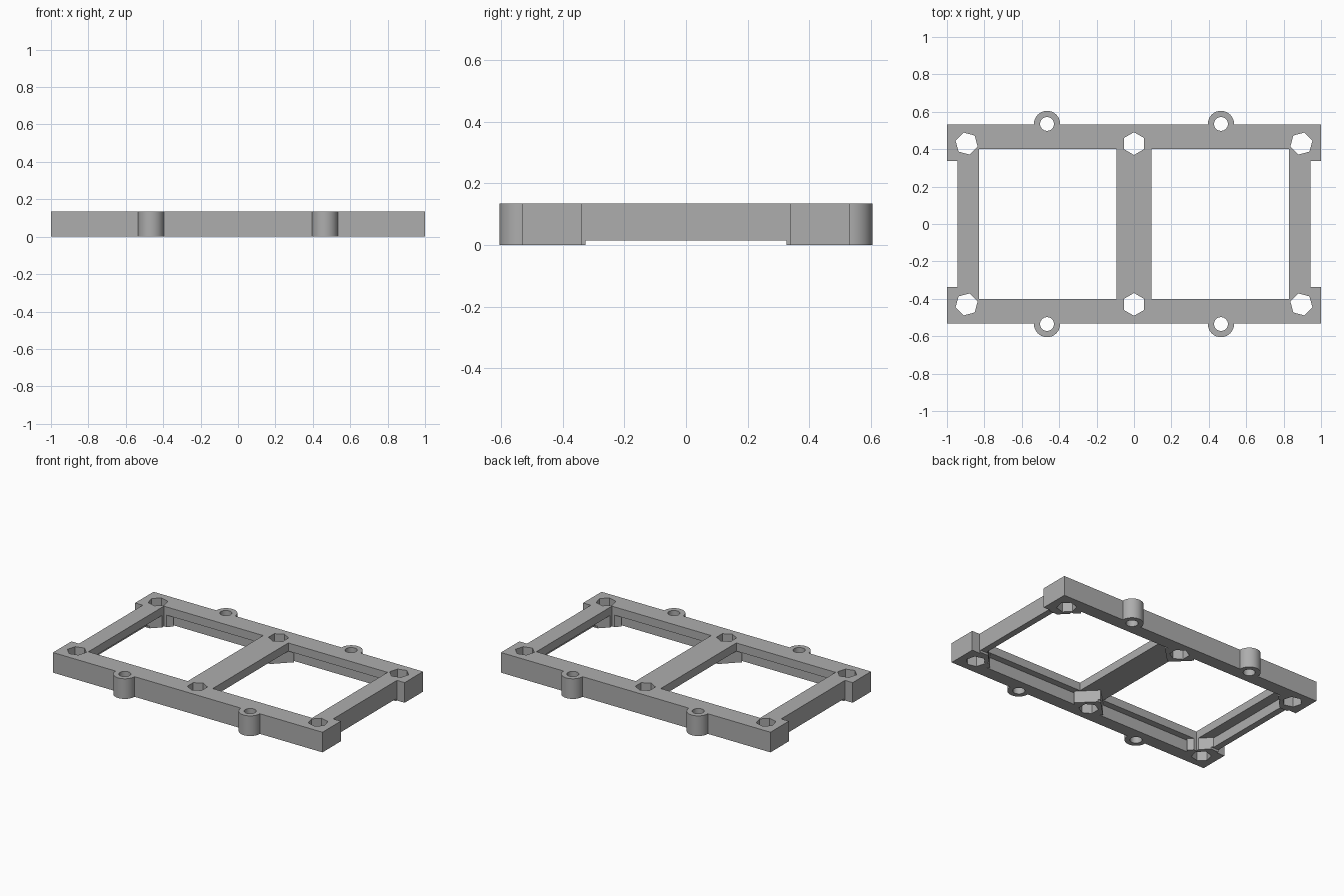
import bpy, bmesh
from math import radians, cos, sin, pi

if "Cube" in bpy.data.objects:
    bpy.data.objects.remove(bpy.data.objects["Cube"], do_unlink=True)

HEIGHT = 0.135
LEDGE = 0.08          # underside of the thin upper web
NUT_X, NUT_Y = 0.895, 0.43
LUG_X, LUG_Y = 0.465, 0.535

grey = bpy.data.materials.new("plain grey")
grey.use_nodes = True
colour = (0.42, 0.42, 0.42, 1)
grey.diffuse_color = colour
grey.node_tree.nodes["Principled BSDF"].inputs["Base Color"].default_value = colour


def prism(name, outline, z0, z1):
    """Extrude a closed outline from z0 up to z1."""
    bm = bmesh.new()
    face = bm.faces.new([bm.verts.new((x, y, z0)) for x, y in outline])
    up = bmesh.ops.extrude_face_region(bm, geom=[face])["geom"]
    bmesh.ops.translate(bm, vec=(0, 0, z1 - z0),
                        verts=[v for v in up if isinstance(v, bmesh.types.BMVert)])
    bmesh.ops.recalc_face_normals(bm, faces=bm.faces)
    mesh = bpy.data.meshes.new(name)
    bm.to_mesh(mesh)
    bm.free()
    mesh.materials.append(grey)
    ob = bpy.data.objects.new(name, mesh)
    bpy.context.collection.objects.link(ob)
    return ob


def box(name, x0, x1, y0, y1, z0, z1):
    return prism(name, [(x0, y0), (x1, y0), (x1, y1), (x0, y1)], z0, z1)


def polygon(name, x, y, r, sides, turn, z0, z1):
    angles = [radians(turn) + 2 * pi * i / sides for i in range(sides)]
    return prism(name, [(x + r * cos(a), y + r * sin(a)) for a in angles], z0, z1)


def combine(target, tool, operation):
    """Apply a boolean, then discard the tool."""
    mod = target.modifiers.new(operation.lower(), "BOOLEAN")
    mod.operation, mod.solver, mod.object = operation, "EXACT", tool
    bpy.context.view_layer.objects.active = target
    bpy.ops.object.modifier_apply(modifier=mod.name)
    bpy.data.objects.remove(tool, do_unlink=True)


SIGNS = (-1, 1)
LOW, HIGH = -0.1, HEIGHT + 0.1

# Main slab with round screw lugs on the long edges
frame = box("frame", -1, 1, -0.533, 0.533, 0, HEIGHT)
for sx in SIGNS:
    for sy in SIGNS:
        lug = polygon("lug", sx * LUG_X, sy * LUG_Y, 0.07, 48, 0, 0, HEIGHT)
        combine(frame, lug, "UNION")

# Underside pocket, leaving diamond bosses around the nut holes
pocket = box("pocket", -0.9, 0.9, -0.445, 0.445, LOW, LEDGE)
for x in (-NUT_X, 0, NUT_X):
    for sy in SIGNS:
        boss = polygon("boss", x, sy * NUT_Y, 0.115, 4, 0, LOW * 2, HIGH)
        combine(pocket, boss, "DIFFERENCE")
combine(frame, pocket, "DIFFERENCE")

# Windows and the notches in the short sides
for sx in SIGNS:
    x0, x1 = sorted((sx * 0.093, sx * 0.83))
    combine(frame, box("window", x0, x1, -0.4, 0.4, LOW, HIGH), "DIFFERENCE")
    x0, x1 = sorted((sx * 0.943, sx * 1.1))
    combine(frame, box("notch", x0, x1, -0.338, 0.338, LOW, HIGH), "DIFFERENCE")

# Shallow relief under the side rails
combine(frame, box("relief", -1.1, 1.1, -0.326, 0.326, LOW, 0.015), "DIFFERENCE")

# Hexagonal nut holes and round screw holes
for sy in SIGNS:
    for sx in (-1, 0, 1):
        turn = 15 * sx * sy if sx else 30
        hole = polygon("nut_hole", sx * NUT_X, sy * NUT_Y, 0.061, 6, turn, LOW, HIGH)
        combine(frame, hole, "DIFFERENCE")
    for sx in SIGNS:
        hole = polygon("screw_hole", sx * LUG_X, sy * LUG_Y, 0.037, 32, 0, LOW, HIGH)
        combine(frame, hole, "DIFFERENCE")

# Smooth the round lugs while keeping every edge crisp
bpy.ops.object.select_all(action="DESELECT")
frame.select_set(True)
bpy.context.view_layer.objects.active = frame
bpy.ops.object.shade_smooth_by_angle(angle=radians(25))
